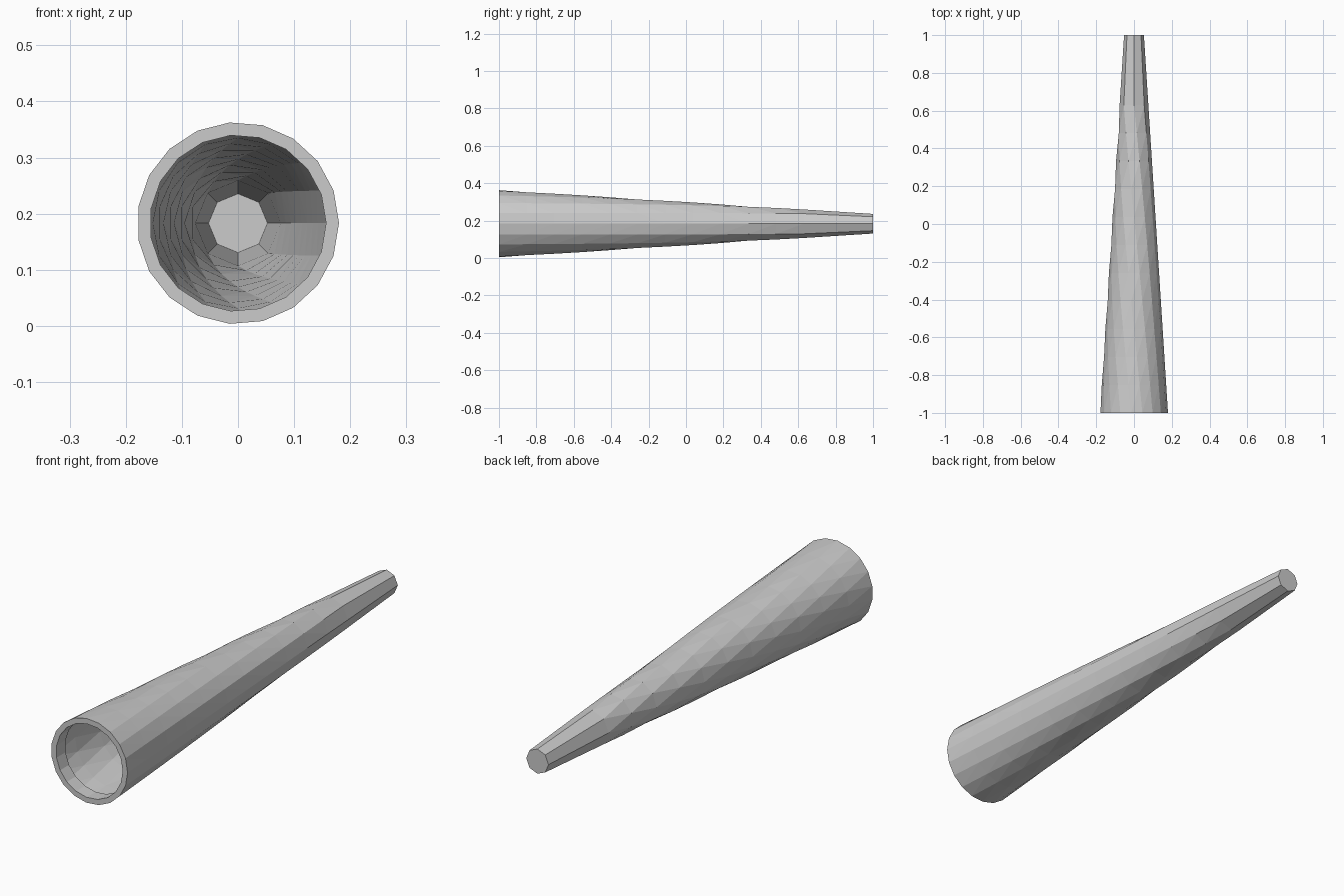
import bpy, bmesh, math

if "Cube" in bpy.data.objects:
    bpy.data.objects.remove(bpy.data.objects["Cube"])

ZC = 0.183          # axis height
R0, R1 = 0.18, 0.0525


def radius(y):
    return R0 + (R1 - R0) * (y + 1) / 2


def ring(bm, n, r, y):
    return [bm.verts.new((r * math.cos(2 * math.pi * k / n), y,
                          ZC + r * math.sin(2 * math.pi * k / n))) for k in range(n)]


def bridge(bm, a, b):
    # Join rings by index; a ring with fewer sides closes on its last corner
    n, m = len(a), len(b)
    for k in range(n):
        a0, a1 = a[k], a[(k + 1) % n]
        b0, b1 = b[k % m], b[(k + 1) % m if k + 1 <= m else 0]
        bm.faces.new((a0, b0, a1))
        if k < m:
            bm.faces.new((a1, b0, b1))


bm = bmesh.new()

# Tapered tube: one side fewer per ring, from 19 down to 8, then straight to the tip
counts = list(range(19, 7, -1))
ys = [-1 + 1.63 * i / 11 for i in range(12)] + [1.0]
counts.append(8)
rings = [ring(bm, n, radius(y), y) for n, y in zip(counts, ys)]
for a, b in zip(rings, rings[1:]):
    bridge(bm, a, b)

# Closed tip
bm.faces.new(rings[-1])

# Mouth rim and short inner lip
rim = ring(bm, 19, 0.157, -1)
lip = ring(bm, 19, 0.157, -0.94)
bridge(bm, rings[0], rim)
bridge(bm, rim, lip)

bmesh.ops.recalc_face_normals(bm, faces=bm.faces)
mesh = bpy.data.meshes.new("tapered_tube")
bm.to_mesh(mesh)
bm.free()
bpy.context.collection.objects.link(bpy.data.objects.new("tapered_tube", mesh))
